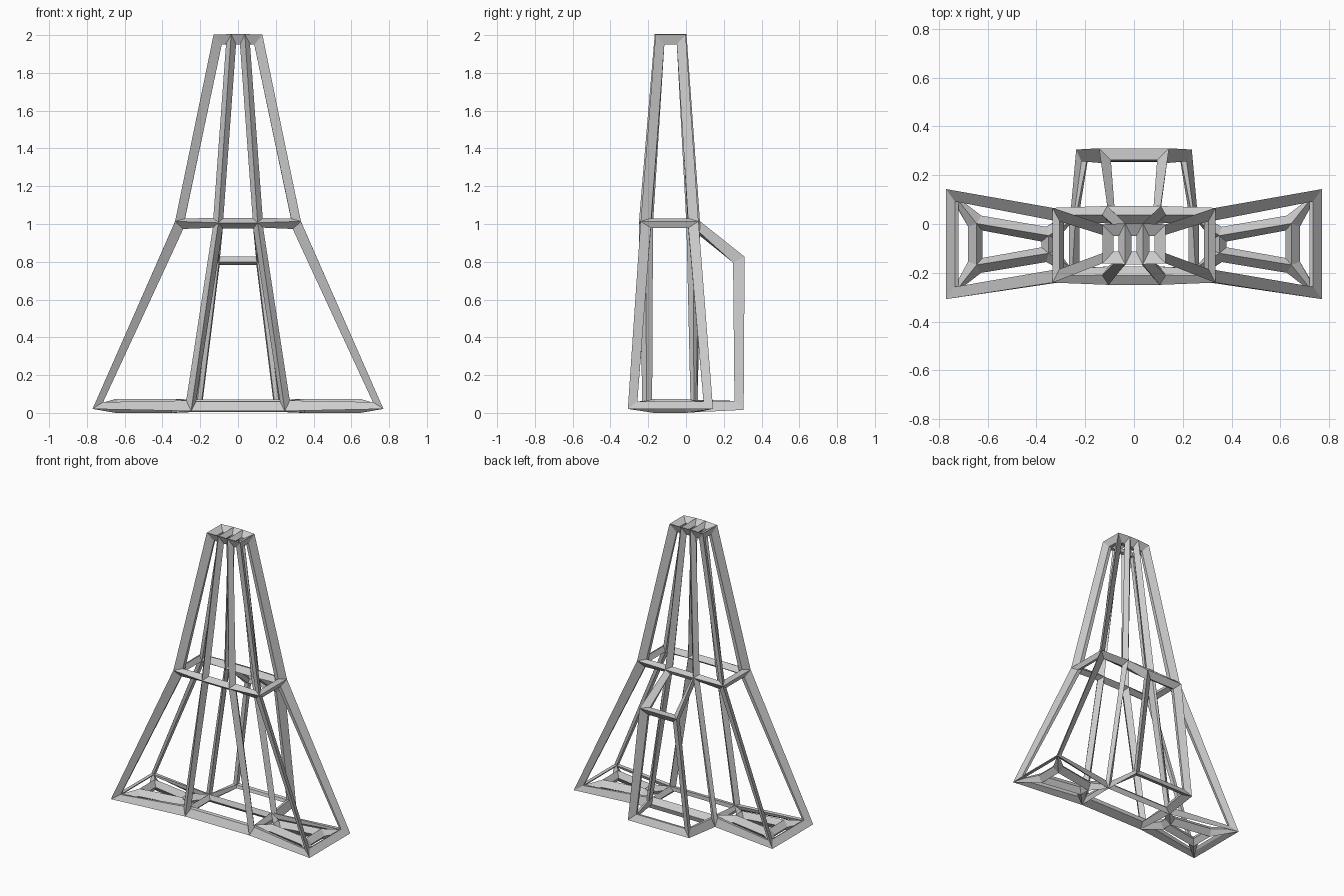
import bpy, bmesh

if "Cube" in bpy.data.objects:
    bpy.data.objects.remove(bpy.data.objects["Cube"])

bm = bmesh.new()

# Tiers: z, then (outer x, front y, back y) and (inner x, front y, back y)
tiers = [
    (0.037, (0.745, -0.285, 0.120), (0.250, -0.205, 0.037)),
    (1.005, (0.310, -0.212, 0.038), (0.105, -0.212, 0.038)),
    (1.978, (0.110, -0.140, -0.023), (0.036, -0.140, -0.023)),
]
front, back = [], []
for z, o, i in tiers:
    cols = [(-o[0], o), (-i[0], i), (i[0], i), (o[0], o)]
    front.append([bm.verts.new((x, c[1], z)) for x, c in cols])
    back.append([bm.verts.new((x, c[2], z)) for x, c in cols])

# Front, back and end walls of the tower
back_panel = None
for t in range(2):
    for c in range(3):
        bm.faces.new((front[t][c], front[t][c+1], front[t+1][c+1], front[t+1][c]))
        f = bm.faces.new((back[t][c+1], back[t][c], back[t+1][c], back[t+1][c+1]))
        if t == 0 and c == 1:
            back_panel = f
    for c in (0, 3):
        bm.faces.new((front[t][c], back[t][c], back[t+1][c], front[t+1][c]))

# Floor and roof
wings = []
for c in range(3):
    f = bm.faces.new((front[0][c], back[0][c], back[0][c+1], front[0][c+1]))
    if c != 1:
        wings.append(f)
    bm.faces.new((front[2][c], front[2][c+1], back[2][c+1], back[2][c]))

# Rear box pulled out of the lower middle back panel
new = bmesh.ops.extrude_discrete_faces  # kept faces stay on the shell
res = bmesh.ops.extrude_face_region(bm, geom=[back_panel])
for v in [g for g in res["geom"] if isinstance(g, bmesh.types.BMVert)]:
    side = 1 if v.co.x > 0 else -1
    v.co = (side * 0.122, 0.283, 0.812) if v.co.z > 0.5 else (side * 0.215, 0.283, 0.037)
if back_panel.is_valid:
    bmesh.ops.delete(bm, geom=[back_panel], context='FACES_ONLY')

bmesh.ops.recalc_face_normals(bm, faces=bm.faces)

# Inset panels in the floor of each wing
bmesh.ops.inset_individual(bm, faces=wings, thickness=0.1, use_even_offset=True)

mesh = bpy.data.meshes.new("tower_frame")
bm.to_mesh(mesh)
bm.free()
tower = bpy.data.objects.new("tower_frame", mesh)
bpy.context.collection.objects.link(tower)

# Turn every edge into a strut
wire = tower.modifiers.new("struts", 'WIREFRAME')
wire.thickness = 0.075
wire.offset = 0
wire.use_even_offset = False
wire.use_replace = True
